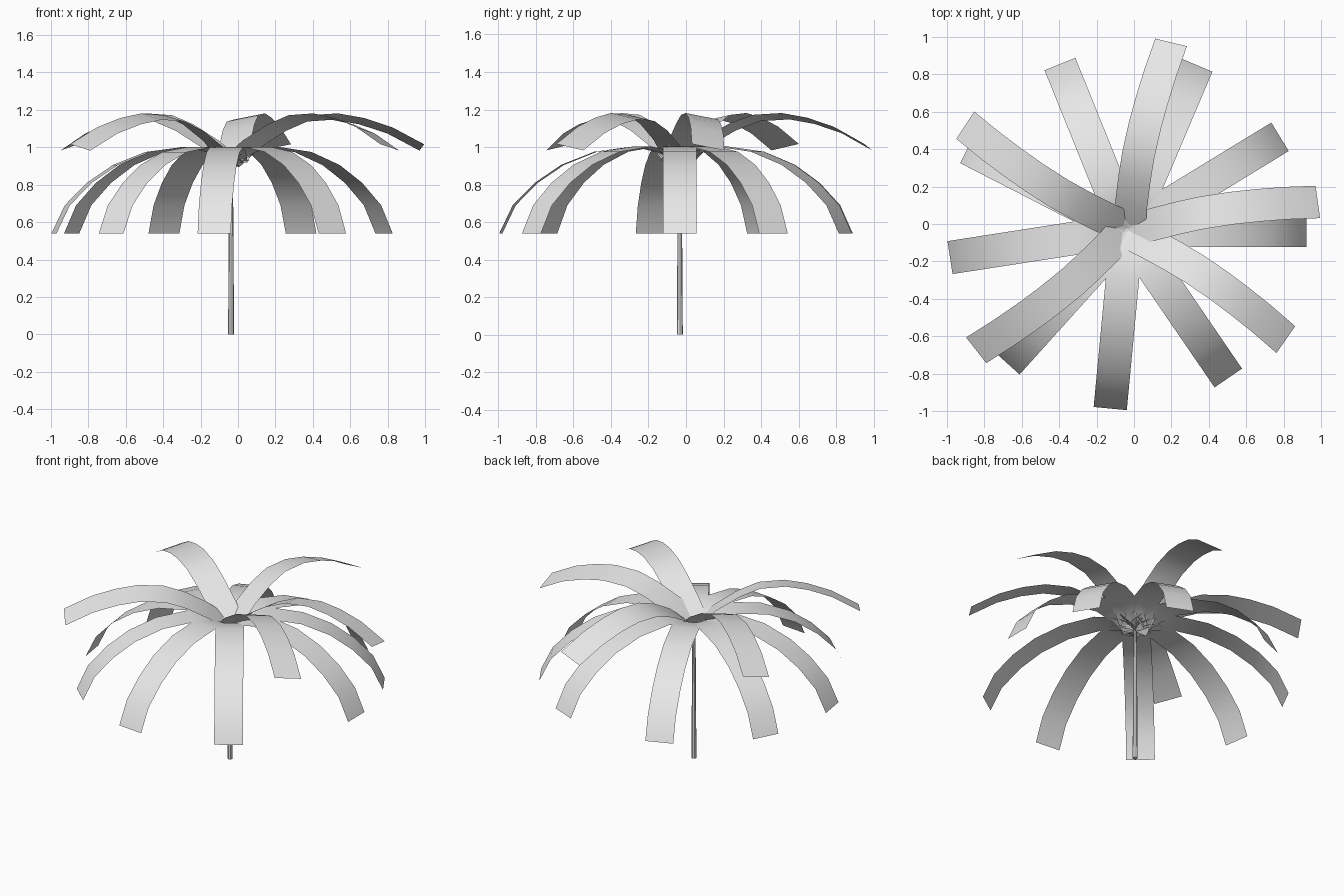
import bpy, bmesh, math
from mathutils import Matrix, Vector

cube = bpy.data.objects.get("Cube")
if cube:
    bpy.data.objects.remove(cube, do_unlink=True)

CROWN = Vector((-0.037, -0.033, 0))
HALF_WIDTH = 0.089

grey = bpy.data.materials.new("light_grey")
grey.use_nodes = True
grey.diffuse_color = (0.8, 0.8, 0.8, 1)
grey.node_tree.nodes["Principled BSDF"].inputs["Base Color"].default_value = (0.8, 0.8, 0.8, 1)


def finish(name, bm):
    mesh = bpy.data.meshes.new(name)
    bm.to_mesh(mesh)
    bm.free()
    mesh.materials.append(grey)
    obj = bpy.data.objects.new(name, mesh)
    bpy.context.collection.objects.link(obj)
    return obj


def frond(name, profile, angle, roll=0, pivot=0.97):
    """Flat strip following a radial (r, z) profile, rolled about its length."""
    bm = bmesh.new()
    rows = [[bm.verts.new((r, side * HALF_WIDTH, z - pivot)) for side in (-1, 1)]
            for r, z in profile]
    for a, b in zip(rows, rows[1:]):
        bm.faces.new((a[0], b[0], b[1], a[1])).smooth = True
    place = (Matrix.Translation(CROWN + Vector((0, 0, pivot)))
             @ Matrix.Rotation(math.radians(angle), 4, 'Z')
             @ Matrix.Rotation(math.radians(-roll), 4, 'X'))
    bm.transform(place)
    finish(name, bm)


# Drooping lower fronds
lower = [(0, 0.92), (0.1, 0.975), (0.24, 1.003), (0.45, 0.975),
         (0.627, 0.905), (0.767, 0.81), (0.886, 0.69), (0.958, 0.54)]
for i, angle in enumerate((0, 31.4, 67, 112, 152.8, 188.8, 228, 264.6, 304.4)):
    frond(f"lower_frond_{i + 1}", lower, angle)

# Arched upper fronds, each leaning to one side
upper = [(0, 0.91), (0.13, 1.02), (0.28, 1.108), (0.41, 1.158),
         (0.57, 1.168), (0.71, 1.143), (0.86, 1.093), (1.031, 1.0)]
for i, angle in enumerate((8.1, 76.5, 146.7, 218.2, 325.1)):
    frond(f"upper_frond_{i + 1}", upper, angle, roll=11)

# Slim tapered trunk
HEIGHT = 0.93
bm = bmesh.new()
bmesh.ops.create_cone(bm, cap_ends=True, segments=8, radius1=0.016, radius2=0.010, depth=HEIGHT)
bm.transform(Matrix.Translation(CROWN + Vector((0, 0, HEIGHT / 2))))
finish("trunk", bm)
